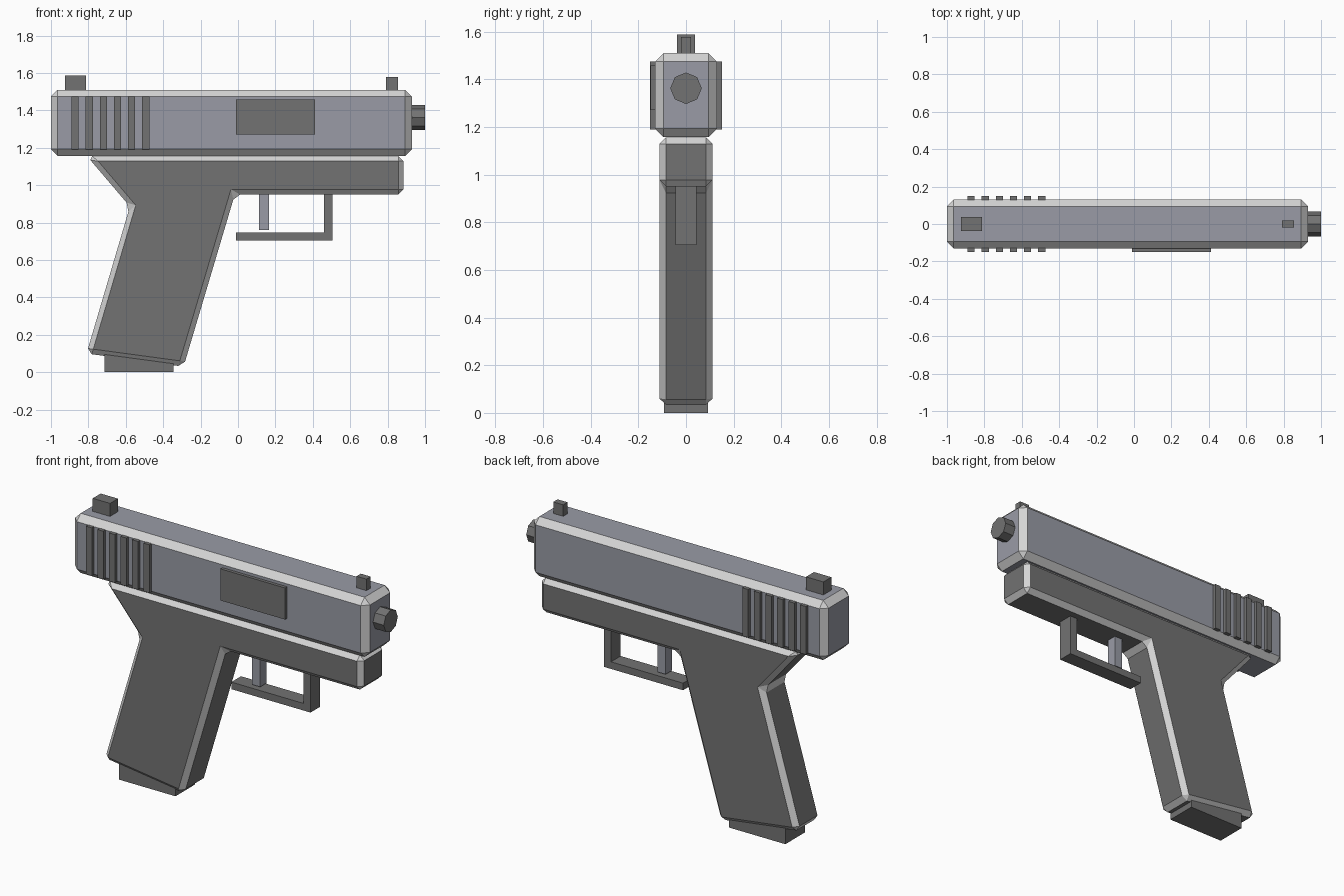
import bpy
import bmesh
from math import radians
from mathutils import Matrix

default = bpy.data.objects.get("Cube")
if default:
    bpy.data.objects.remove(default, do_unlink=True)


def material(name, colour):
    mat = bpy.data.materials.new(name)
    mat.use_nodes = True
    mat.diffuse_color = colour
    mat.node_tree.nodes["Principled BSDF"].inputs["Base Color"].default_value = colour
    return mat


steel = material("blue grey steel", (0.32, 0.33, 0.38, 1))
polymer = material("dark grey", (0.17, 0.17, 0.17, 1))
worn_edge = material("light worn edge", (0.66, 0.66, 0.66, 1))


def finish(name, bm, *mats):
    bmesh.ops.recalc_face_normals(bm, faces=bm.faces[:])
    mesh = bpy.data.meshes.new(name)
    bm.to_mesh(mesh)
    bm.free()
    for mat in mats:
        mesh.materials.append(mat)
    obj = bpy.data.objects.new(name, mesh)
    bpy.context.collection.objects.link(obj)
    return obj


def prism(name, outline, y0, y1, mat, bevel=0):
    """Extrude an x-z outline from y0 to y1, with optional worn chamfers."""
    bm = bmesh.new()
    face = bm.faces.new([bm.verts.new((x, y0, z)) for x, z in outline])
    new = bmesh.ops.extrude_face_region(bm, geom=[face])["geom"]
    verts = [v for v in new if isinstance(v, bmesh.types.BMVert)]
    bmesh.ops.translate(bm, verts=verts, vec=(0, y1 - y0, 0))
    bmesh.ops.recalc_face_normals(bm, faces=bm.faces[:])
    if bevel:
        bmesh.ops.bevel(bm, geom=bm.edges[:], offset=bevel, offset_type='OFFSET',
                        segments=1, profile=0.5, affect='EDGES', material=1)
    return finish(name, bm, mat, worn_edge)


def box(name, x0, x1, y0, y1, z0, z1, mat, bevel=0):
    return prism(name, [(x0, z0), (x1, z0), (x1, z1), (x0, z1)], y0, y1, mat, bevel)


# Slide with chamfered edges
box("slide", -1, 0.93, -0.13, 0.13, 1.157, 1.51, steel, 0.036)

# Grip and frame as one chamfered profile
frame_outline = [(-0.808, 1.156), (-0.578, 0.886), (-0.81, 0.1), (-0.291, 0.03),
                 (-0.017, 0.95), (0.885, 0.95), (0.885, 1.156)]
prism("frame", frame_outline, -0.112, 0.112, polymer, 0.028)

# Magazine base under the grip
box("magazine_base", -0.715, -0.345, -0.092, 0.092, 0, 0.15, polymer)

# Grip ridges on both sides of the slide
for side, sign in (("right", -1), ("left", 1)):
    y0, y1 = sorted((sign * 0.12, sign * 0.15))
    for i in range(6):
        x = -0.871 + i * 0.0755
        box(f"slide_ridge_{side}_{i + 1}", x - 0.019, x + 0.019, y0, y1, 1.19, 1.475, polymer)

# Ejection port plate on the right side only
box("ejection_port", -0.01, 0.412, -0.149, -0.12, 1.27, 1.457, polymer)

# Sights
box("rear_sight", -0.925, -0.812, -0.037, 0.037, 1.49, 1.587, polymer)
box("front_sight", 0.79, 0.855, -0.02, 0.02, 1.49, 1.578, polymer)

# Eight-sided muzzle
bm = bmesh.new()
bmesh.ops.create_cone(bm, cap_ends=True, segments=8, radius1=0.066, radius2=0.066, depth=0.14,
                      matrix=Matrix.Translation((0.93, 0, 1.362)) @ Matrix.Rotation(radians(90), 4, 'Y'))
finish("muzzle", bm, polymer)

# Trigger and its guard
box("trigger", 0.112, 0.166, -0.03, 0.03, 0.76, 0.96, steel)
prism("trigger_guard", [(-0.012, 0.705), (0.506, 0.705), (0.506, 0.96), (0.459, 0.96),
                        (0.459, 0.747), (-0.012, 0.747)], -0.045, 0.045, polymer)
